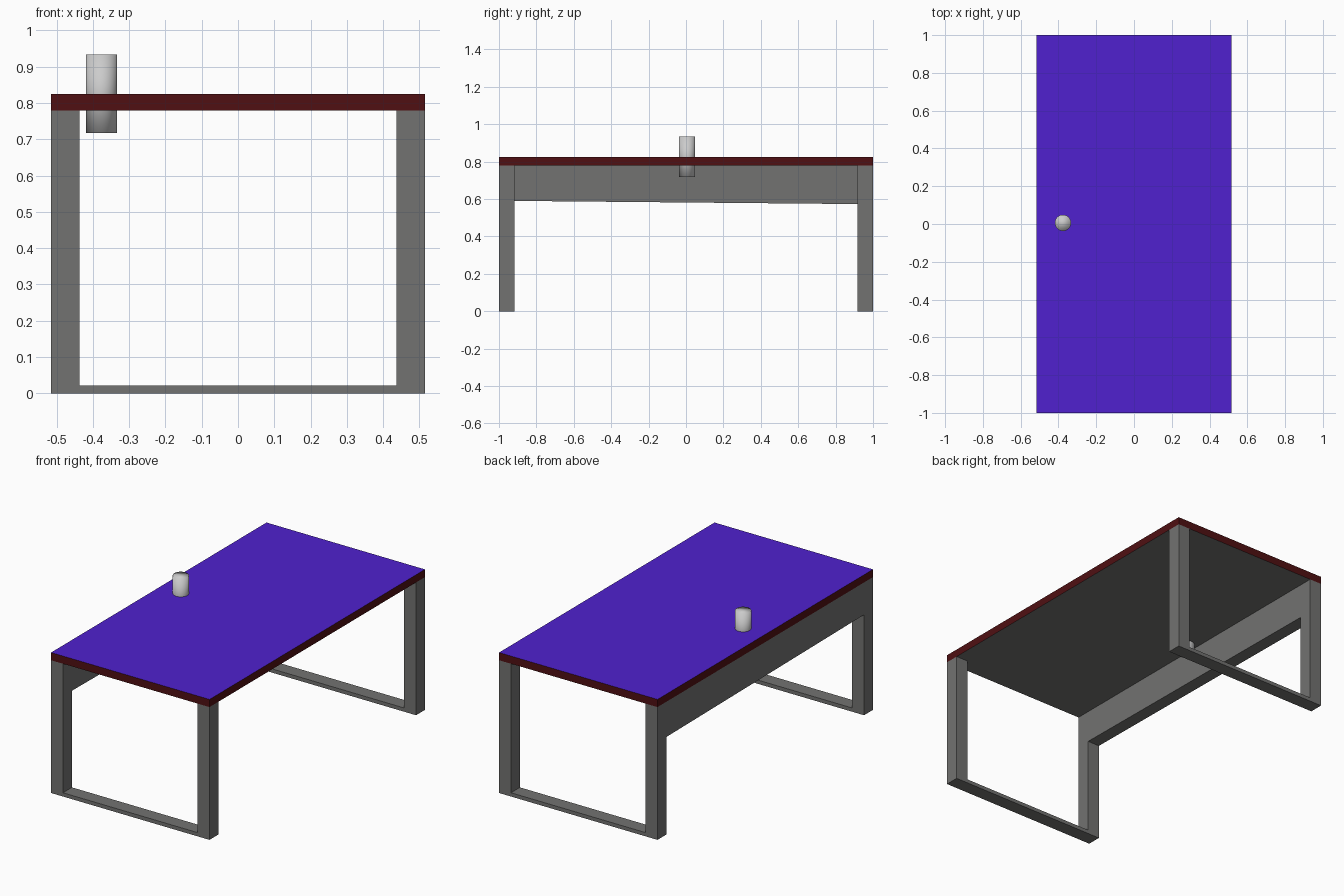
import bpy, bmesh

if "Cube" in bpy.data.objects:
    bpy.data.objects.remove(bpy.data.objects["Cube"])

HX, HY = 0.515, 1.0          # half width and half length
LX, LY = 0.437, 0.917        # inner faces of the legs
Z_UNDER, Z_TOP = 0.78, 0.825


def material(name, rgb):
    mat = bpy.data.materials.new(name)
    mat.diffuse_color = (*rgb, 1)
    mat.use_nodes = True
    mat.node_tree.nodes["Principled BSDF"].inputs["Base Color"].default_value = mat.diffuse_color
    return mat


def prism(name, points, depth, mats):
    """Face through the 3D points, extruded along the depth vector."""
    bm = bmesh.new()
    face = bm.faces.new([bm.verts.new(p) for p in points])
    ext = bmesh.ops.extrude_face_region(bm, geom=[face], use_keep_orig=True)
    verts = [v for v in ext["geom"] if isinstance(v, bmesh.types.BMVert)]
    bmesh.ops.translate(bm, vec=depth, verts=verts)
    bmesh.ops.recalc_face_normals(bm, faces=bm.faces)
    me = bpy.data.meshes.new(name)
    bm.to_mesh(me)
    bm.free()
    obj = bpy.data.objects.new(name, me)
    bpy.context.collection.objects.link(obj)
    for m in mats:
        me.materials.append(m)
    return obj


blue = material("blue_surface", (0.08, 0.015, 0.62))
red = material("dark_red_edge", (0.08, 0.005, 0.006))
grey = material("grey_frame", (0.17, 0.17, 0.165))

# Table top: blue above, dark red edges, grey underside
top = prism("table_top",
            [(-HX, -HY, Z_UNDER), (HX, -HY, Z_UNDER), (HX, HY, Z_UNDER), (-HX, HY, Z_UNDER)],
            (0, 0, Z_TOP - Z_UNDER), [red, blue, grey])
for p in top.data.polygons:
    p.material_index = 1 if p.normal.z > 0.5 else 2 if p.normal.z < -0.5 else 0

# U-shaped leg frames at both ends
u_profile = [(-HX, 0), (HX, 0), (HX, Z_UNDER), (LX, Z_UNDER),
             (LX, 0.022), (-LX, 0.022), (-LX, Z_UNDER), (-HX, Z_UNDER)]
for name, y in (("front_leg_frame", -HY), ("back_leg_frame", LY)):
    prism(name, [(x, y, z) for x, z in u_profile], (0, HY - LY, 0), [grey])

# Side panel between the left legs, with a slightly sloping lower edge
panel = [(-LY, 0.59), (LY, 0.573), (LY, Z_UNDER), (-LY, Z_UNDER)]
prism("side_panel", [(-HX, y, z) for y, z in panel], (HX - LX, 0, 0), [grey])

# Upright cylinder passing through the top
bpy.ops.mesh.primitive_cylinder_add(vertices=32, radius=0.043, depth=0.216,
                                    location=(-0.376, 0.006, 0.825))
bpy.context.object.name = "cable_post"
bpy.ops.object.shade_smooth()
